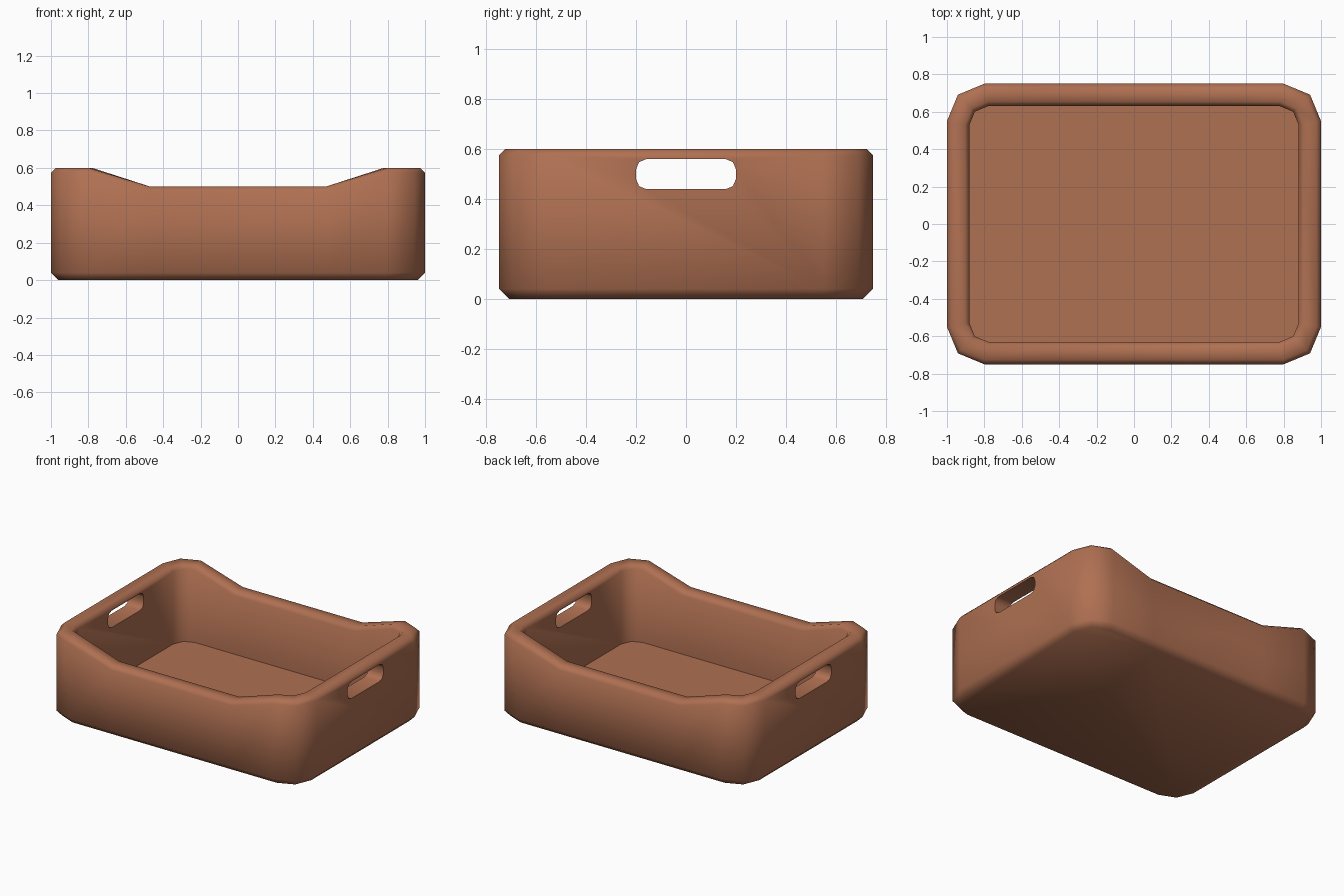
import bpy, bmesh, math

if "Cube" in bpy.data.objects:
    bpy.data.objects.remove(bpy.data.objects["Cube"])

TOP, DIP, FLOOR = 0.6, 0.5, 0.06

clay = bpy.data.materials.new("warm_brown")
clay.diffuse_color = (0.43, 0.162, 0.084, 1)
clay.use_nodes = True
clay.node_tree.nodes["Principled BSDF"].inputs["Base Color"].default_value = clay.diffuse_color


def rim_z(x):
    # rim is lowered in the middle of the long sides
    t = min(1, max(0, (abs(x) - 0.47) / (0.78 - 0.47)))
    return DIP + (TOP - DIP) * t


def outline(hx, hy, r):
    # rounded rectangle, two segments per corner, with two dip points per long side
    pts = []
    for k, (sx, sy) in enumerate([(1, 1), (-1, 1), (-1, -1), (1, -1)]):
        for i in range(3):
            a = math.pi / 2 * (k + i / 2)
            pts.append((sx * (hx - r) + r * math.cos(a), sy * (hy - r) + r * math.sin(a)))
        if k == 0:
            pts += [(0.47, hy), (-0.47, hy)]
        if k == 2:
            pts += [(-0.47, -hy), (0.47, -hy)]
    return pts


def make_object(name, bm):
    bmesh.ops.recalc_face_normals(bm, faces=bm.faces)
    me = bpy.data.meshes.new(name)
    bm.to_mesh(me)
    bm.free()
    me.materials.append(clay)
    ob = bpy.data.objects.new(name, me)
    bpy.context.collection.objects.link(ob)
    return ob


# Tray body: stacked rings (half x, half y, corner radius, height, follows rim)
rings = [
    (0.96, 0.71, 0.16, 0, False),
    (1.0, 0.75, 0.20, 0.04, False),
    (1.0, 0.75, 0.20, -0.025, True),
    (0.975, 0.725, 0.175, 0, True),
    (0.905, 0.655, 0.125, 0, True),
    (0.88, 0.63, 0.10, -0.025, True),
    (0.88, 0.63, 0.10, FLOOR, False),
]
bm = bmesh.new()
loops = []
for hx, hy, r, z, rim in rings:
    loops.append([bm.verts.new((x, y, z + (rim_z(x) if rim else 0))) for x, y in outline(hx, hy, r)])
for a, b in zip(loops, loops[1:]):
    n = len(a)
    for i in range(n):
        j = (i + 1) % n
        bm.faces.new((a[i], a[j], b[j], b[i]))
bm.faces.new(loops[0])
bm.faces.new(loops[-1])
tray = make_object("tray_body", bm)

# Handle holes: one rounded slot cut through both end walls
bm = bmesh.new()
slot = []
for k, (sy, sz) in enumerate([(1, 1), (-1, 1), (-1, -1), (1, -1)]):
    for i in range(3):
        a = math.pi / 2 * (k + i / 2)
        slot.append((sy * 0.16 + 0.04 * math.cos(a), 0.5 + sz * 0.02 + 0.04 * math.sin(a)))


def add_slot(x0, x1):
    ends = [[bm.verts.new((x, y, z)) for y, z in slot] for x in (x0, x1)]
    for e in ends:
        bm.faces.new(e)
    for i in range(len(slot)):
        j = (i + 1) % len(slot)
        bm.faces.new((ends[0][i], ends[0][j], ends[1][j], ends[1][i]))


add_slot(0.7, 1.2)
add_slot(-1.2, -0.7)
cutter = make_object("handle_cutter", bm)
cutter.hide_render = True

bpy.context.view_layer.objects.active = tray
tray.select_set(True)
cutter.select_set(False)
mod = tray.modifiers.new("handles", 'BOOLEAN')
mod.operation = 'DIFFERENCE'
mod.solver = 'EXACT'
mod.object = cutter
bpy.ops.object.modifier_apply(modifier=mod.name)
bpy.data.objects.remove(cutter)
bpy.ops.object.shade_smooth_by_angle(angle=math.radians(50))
